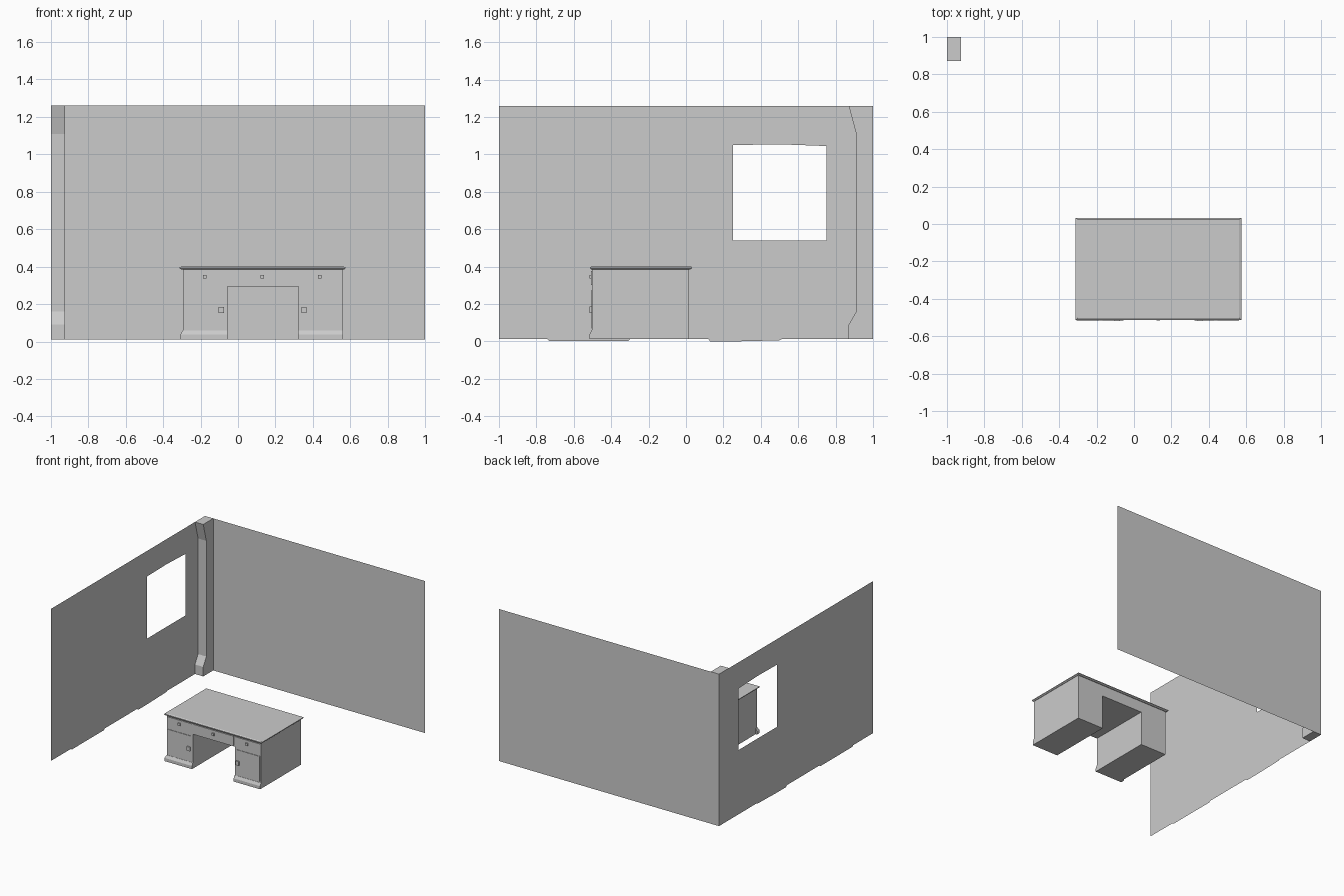
import bpy, bmesh

if "Cube" in bpy.data.objects:
    bpy.data.objects.remove(bpy.data.objects["Cube"])


def mesh_object(name, bm):
    bmesh.ops.recalc_face_normals(bm, faces=bm.faces)
    me = bpy.data.meshes.new(name)
    bm.to_mesh(me)
    bm.free()
    ob = bpy.data.objects.new(name, me)
    bpy.context.collection.objects.link(ob)
    return ob


def sheet(name, outlines):
    """Flat zero-thickness surface made from one or more polygons."""
    bm = bmesh.new()
    for pts in outlines:
        bm.faces.new([bm.verts.new(p) for p in pts])
    bmesh.ops.remove_doubles(bm, verts=bm.verts, dist=1e-5)
    return mesh_object(name, bm)


def prism(name, pts, offset):
    """Closed solid: polygon swept along an offset vector."""
    bm = bmesh.new()
    face = bm.faces.new([bm.verts.new(p) for p in pts])
    res = bmesh.ops.extrude_face_region(bm, geom=[face], use_keep_orig=True)
    moved = [g for g in res["geom"] if isinstance(g, bmesh.types.BMVert)]
    bmesh.ops.translate(bm, verts=moved, vec=offset)
    return mesh_object(name, bm)


def box(name, x, y, z):
    pts = [(x[0], y[0], z[0]), (x[1], y[0], z[0]), (x[1], y[1], z[0]), (x[0], y[1], z[0])]
    return prism(name, pts, (0, 0, z[1] - z[0]))


def loft(name, rings):
    """Stack of rectangles (x0, x1, y0, y1, z) joined into a solid."""
    bm = bmesh.new()
    loops = [[bm.verts.new(p) for p in ((x0, y0, z), (x1, y0, z), (x1, y1, z), (x0, y1, z))]
             for x0, x1, y0, y1, z in rings]
    for a, b in zip(loops, loops[1:]):
        for i in range(4):
            j = (i + 1) % 4
            bm.faces.new((a[i], a[j], b[j], b[i]))
    bm.faces.new(loops[0])
    bm.faces.new(loops[-1])
    return mesh_object(name, bm)


# Room walls
BASE, TOP = 0.012, 1.26
sheet("back_wall", [[(-1, 1, BASE), (1, 1, BASE), (1, 1, TOP), (-1, 1, TOP)]])

# Left wall, four pieces around the window, with a slightly uneven foot
wall = [
    [(-1, BASE), (-0.74, BASE), (-0.73, 0.002), (-0.31, 0.002), (-0.3, BASE), (0.12, BASE),
     (0.13, 0), (0.25, 0), (0.25, 0.54), (0.25, 1.05), (0.25, TOP), (-1, TOP)],
    [(0.25, 0), (0.5, 0.006), (0.51, BASE), (0.75, BASE), (0.75, 0.54), (0.25, 0.54)],
    [(0.25, 1.05), (0.5, 1.054), (0.75, 1.045), (0.75, TOP), (0.25, TOP)],
    [(0.75, BASE), (1, BASE), (1, TOP), (0.75, TOP), (0.75, 1.045), (0.75, 0.54)],
]
sheet("window_wall", [[(-1, y, z) for y, z in part] for part in wall])

# Corner pillar with wider foot and head
pillar = [(1, BASE), (0.87, BASE), (0.87, 0.09), (0.91, 0.16), (0.91, 1.11), (0.87, TOP), (1, TOP)]
prism("corner_pillar", [(-1, y, z) for y, z in pillar], (0.075, 0, 0))

# Desk carcass with an open kneehole
L, R, KL, KR = -0.295, 0.562, -0.057, 0.322
FRONT, BACK = -0.502, 0.017
carcass = [(L, BASE), (KL, BASE), (KL, 0.293), (KR, 0.293), (KR, BASE), (R, BASE), (R, 0.387), (L, 0.387)]
prism("desk_carcass", [(x, FRONT, z) for x, z in carcass], (0, BACK - FRONT, 0))

# Desk top with chamfered edge
loft("desk_top", [(-0.3, 0.565, -0.505, 0.022, 0.384), (-0.312, 0.573, -0.512, 0.032, 0.391),
                  (-0.312, 0.573, -0.512, 0.032, 0.397), (-0.3, 0.562, -0.503, 0.025, 0.402)])

# Drawer fronts and their square knobs
for side, x0, x1, knob in (("left", -0.285, -0.065, -0.177), ("middle", -0.05, 0.315, 0.13),
                           ("right", 0.33, 0.553, 0.437)):
    box(side + "_drawer", (x0, x1), (FRONT - 0.005, FRONT), (0.303, 0.378))
    loft(side + "_drawer_knob", [(knob - 0.01, knob + 0.01, -0.516, FRONT, 0.336),
                                 (knob - 0.01, knob + 0.01, -0.516, FRONT, 0.356)])

# Pedestal doors, handles and flared plinths
for side, x0, x1, handle, flare in (("left", L, KL, -0.09, 0.012), ("right", KR, R, 0.353, 0.002)):
    box(side + "_door", (x0 + 0.012, x1 - 0.012), (FRONT - 0.004, FRONT), (0.07, 0.275))
    box(side + "_door_handle", (handle - 0.014, handle + 0.014), (-0.517, FRONT), (0.153, 0.186))
    out = flare if side == "left" else 0.0
    loft(side + "_plinth", [(x0 - out, x1, -0.516, FRONT + 0.02, BASE),
                            (x0 - out, x1, -0.516, FRONT + 0.02, 0.038),
                            (x0 - 0.001, x1, -0.504, FRONT + 0.02, 0.06)])
